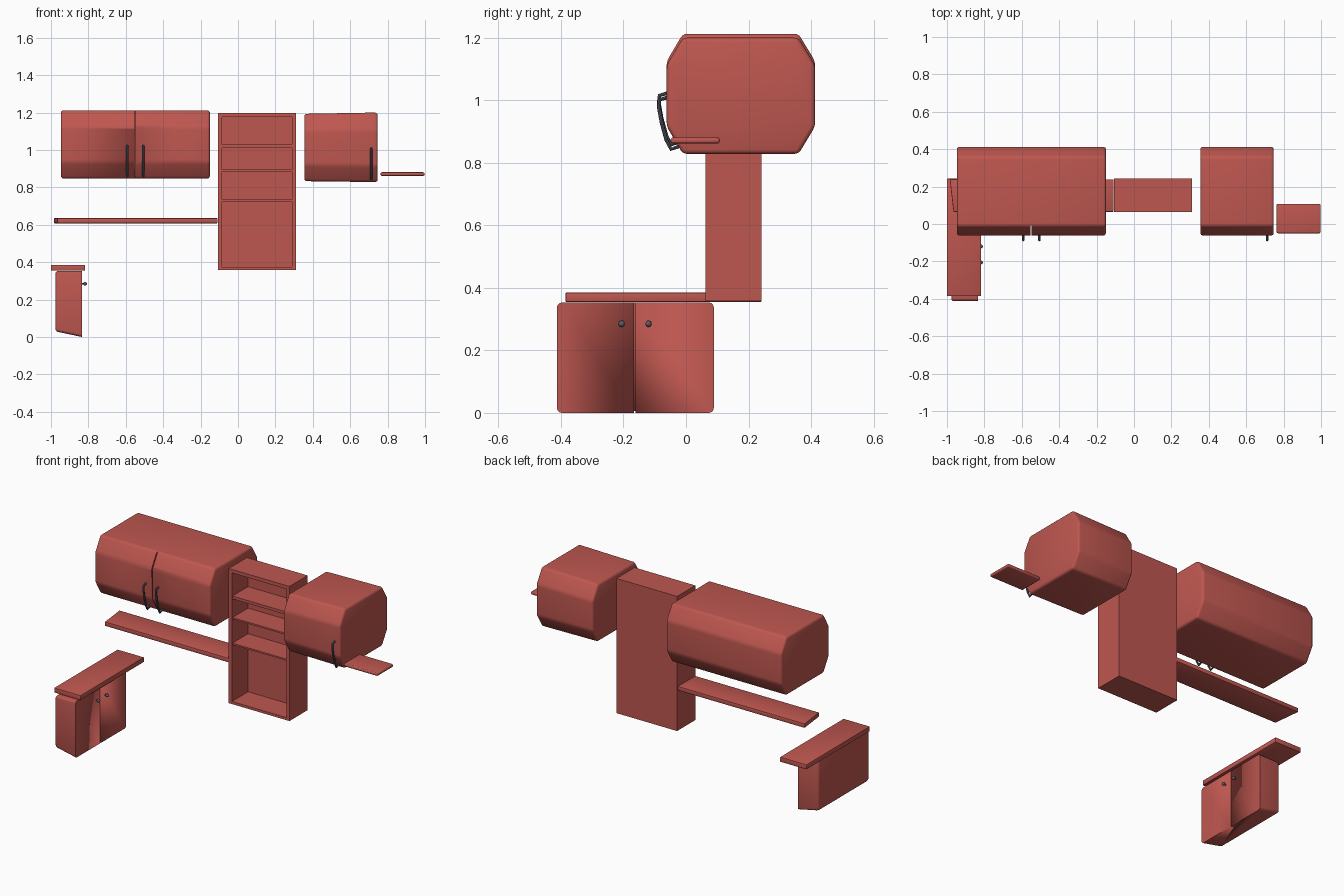
import bpy, bmesh
from mathutils import Vector

if "Cube" in bpy.data.objects:
    bpy.data.objects.remove(bpy.data.objects["Cube"])


def material(name, color):
    m = bpy.data.materials.new(name)
    m.diffuse_color = color
    m.use_nodes = True
    m.node_tree.nodes["Principled BSDF"].inputs["Base Color"].default_value = m.diffuse_color
    return m


RED = material("red_paint", (0.52, 0.095, 0.08, 1))
METAL = material("dark_metal", (0.10, 0.11, 0.13, 1))


def finish(ob, mat):
    ob.data.materials.append(mat)
    bpy.ops.object.select_all(action='DESELECT')
    ob.select_set(True)
    bpy.context.view_layer.objects.active = ob
    bpy.ops.object.shade_smooth_by_angle(angle=0.5)
    return ob


def loft(name, end_a, end_b, bevel=0.0, segments=3, keep_sharp=None):
    """Solid between two matching outlines, with optional rounded edges."""
    bm = bmesh.new()
    a = [bm.verts.new(p) for p in end_a]
    b = [bm.verts.new(p) for p in end_b]
    n = len(a)
    bm.faces.new(a)
    bm.faces.new(b[::-1])
    for i in range(n):
        j = (i + 1) % n
        bm.faces.new((a[j], a[i], b[i], b[j]))
    bmesh.ops.recalc_face_normals(bm, faces=bm.faces)
    if bevel:
        edges = [e for e in bm.edges
                 if not (keep_sharp and all(keep_sharp(v.co) for v in e.verts))]
        bmesh.ops.bevel(bm, geom=edges, offset=bevel, segments=segments,
                        profile=0.5, affect='EDGES', clamp_overlap=True)
    me = bpy.data.meshes.new(name)
    bm.to_mesh(me)
    bm.free()
    ob = bpy.data.objects.new(name, me)
    bpy.context.collection.objects.link(ob)
    return finish(ob, RED)


def box(name, x, y, z, bevel=0.0, segments=2):
    outline = [(x[0], y[0]), (x[1], y[0]), (x[1], y[1]), (x[0], y[1])]
    return loft(name, [(*p, z[0]) for p in outline],
                [(*p, z[1]) for p in outline], bevel, segments)


def groove(ob, x, y, z):
    """Cut the narrow gap between two doors."""
    cutter = box("gap_cutter", x, y, z)
    mod = ob.modifiers.new("gap", 'BOOLEAN')
    mod.operation = 'DIFFERENCE'
    mod.solver = 'EXACT'
    mod.object = cutter
    bpy.context.view_layer.objects.active = ob
    bpy.ops.object.modifier_apply(modifier=mod.name)
    bpy.data.objects.remove(cutter)


def octagon(x, z0, z1):
    c = 0.088
    return [(x, y, z) for y, z in (
        (-0.01, z0), (0.36, z0), (0.413, z0 + c), (0.413, z1 - c),
        (0.36, z1), (-0.01, z1), (-0.062, z1 - c), (-0.062, z0 + c))]


def handle(name, x, dz=0.0):
    cu = bpy.data.curves.new(name, 'CURVE')
    cu.dimensions = '3D'
    cu.bevel_depth = 0.006
    cu.bevel_resolution = 2
    cu.use_fill_caps = True
    pts = [(-0.055, 1.022), (-0.085, 1.013), (-0.087, 0.99), (-0.078, 0.94),
           (-0.063, 0.885), (-0.048, 0.855), (-0.02, 0.865)]
    s = cu.splines.new('POLY')
    s.points.add(len(pts) - 1)
    for p, (y, z) in zip(s.points, pts):
        p.co = (x, y, z + dz, 1)
    ob = bpy.data.objects.new(name, cu)
    bpy.context.collection.objects.link(ob)
    bpy.ops.object.select_all(action='DESELECT')
    ob.select_set(True)
    bpy.context.view_layer.objects.active = ob
    bpy.ops.object.convert(target='MESH')
    finish(bpy.context.object, METAL)


# Wide wall cabinet with two doors
wide = loft("wide_wall_cabinet", octagon(-0.947, 0.847, 1.212),
            octagon(-0.15, 0.847, 1.212), 0.014)
groove(wide, (-0.553, -0.547), (-0.2, -0.008), (0.7, 1.4))
handle("wide_cabinet_handle_left", -0.592, 0.002)
handle("wide_cabinet_handle_right", -0.506, 0.002)

# Narrow wall cabinet, slightly flared to the right
loft("narrow_wall_cabinet", octagon(0.355, 0.833, 1.193),
     octagon(0.747, 0.828, 1.2), 0.014)
handle("narrow_cabinet_handle", 0.712, -0.012)

# Open tall shelf unit
X0, X1, Y0, Y1, Z0, Z1 = -0.108, 0.311, 0.063, 0.242, 0.357, 1.197
T = 0.022
box("shelf_unit_side_left", (X0, X0 + T), (Y0, Y1), (Z0, Z1))
box("shelf_unit_side_right", (X1 - T, X1), (Y0, Y1), (Z0, Z1))
box("shelf_unit_top", (X0 + T, X1 - T), (Y0, Y1), (Z1 - T, Z1))
box("shelf_unit_bottom", (X0 + T, X1 - T), (Y0, Y1), (Z0, Z0 + 0.016))
box("shelf_unit_back", (X0 + T, X1 - T), (0.222, Y1), (Z0 + 0.016, Z1 - T))
for i, (z, t) in enumerate(((1.02, 0.018), (0.89, 0.01), (0.73, 0.01))):
    box(f"shelf_{i + 1}", (X0 + T, X1 - T), (Y0 + 0.005, 0.222),
        (z - t / 2, z + t / 2))

# Long wall shelf with a slanted left end
plan = [(-0.965, 0.065), (-0.109, 0.065), (-0.109, 0.238), (-0.985, 0.238)]
loft("long_wall_shelf", [(*p, 0.608) for p in plan],
     [(*p, 0.635) for p in plan], 0.004, 2)

# Small rounded side board
box("small_side_board", (0.762, 0.998), (-0.05, 0.108), (0.861, 0.881), 0.009, 3)

# Base cabinet facing right, with sloped underside
side = [(-0.977, 0.03), (-0.834, 0.0), (-0.834, 0.353), (-0.977, 0.353)]
base = loft("base_cabinet", [(x, -0.413, z) for x, z in side],
            [(x, 0.089, z) for x, z in side], 0.016, 3,
            keep_sharp=lambda co: co.x > -0.84)
groove(base, (-0.86, -0.7), (-0.167, -0.161), (-0.1, 0.5))

# Countertop over the base cabinet
box("countertop", (-1.0, -0.818), (-0.385, 0.242), (0.355, 0.385), 0.003)

# Door knobs
for side_name, y in (("front", -0.206), ("back", -0.12)):
    bpy.ops.mesh.primitive_cylinder_add(vertices=16, radius=0.004, depth=0.02,
                                        location=(-0.83, y, 0.285),
                                        rotation=(0, 1.5708, 0))
    bpy.context.object.name = f"knob_stem_{side_name}"
    finish(bpy.context.object, METAL)
    bpy.ops.mesh.primitive_uv_sphere_add(segments=16, ring_count=10, radius=0.01,
                                         location=(-0.818, y, 0.285))
    bpy.context.object.name = f"knob_{side_name}"
    finish(bpy.context.object, METAL)
